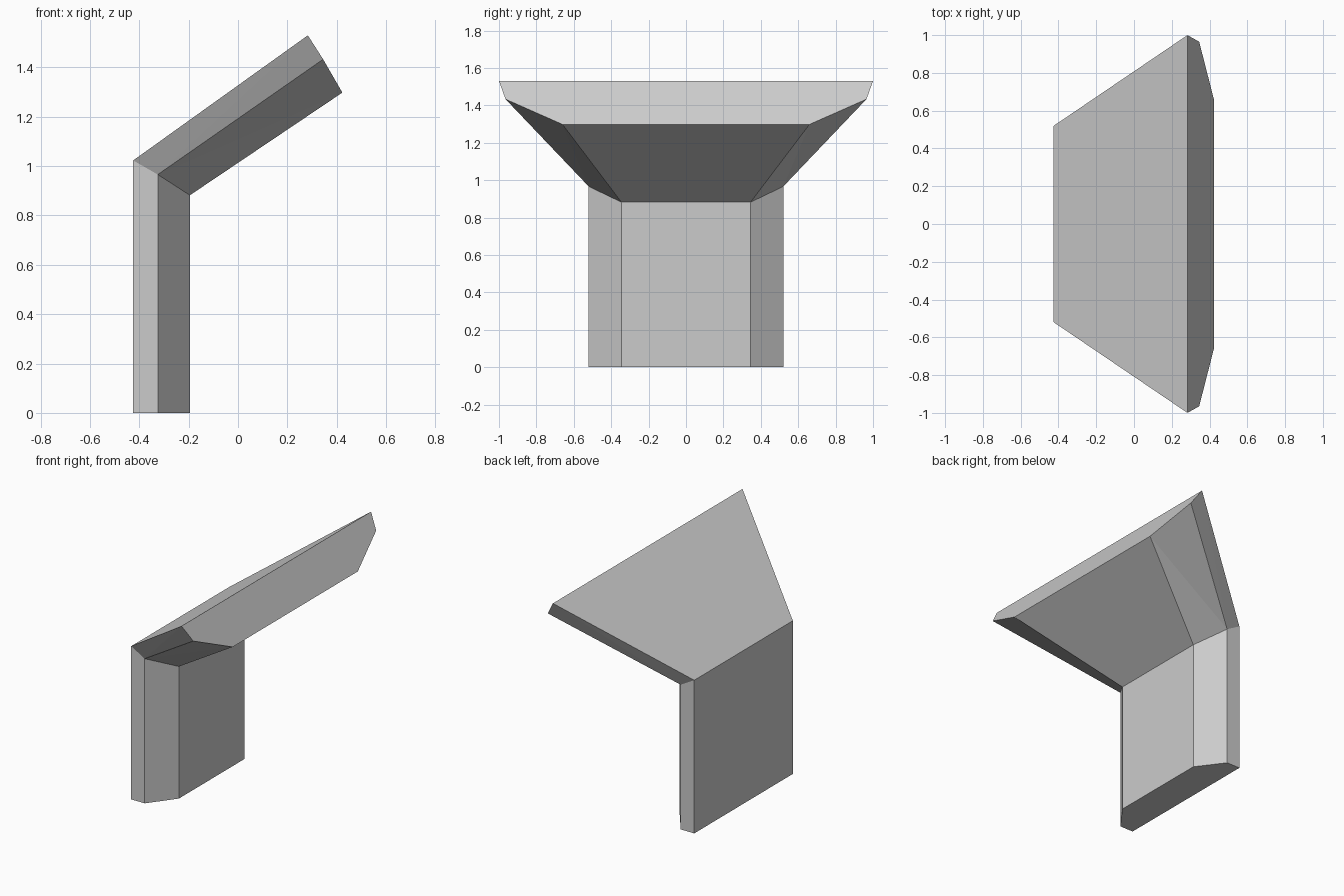
import bpy
import bmesh

if "Cube" in bpy.data.objects:
    bpy.data.objects.remove(bpy.data.objects["Cube"])

# One flat grey for the whole piece
grey = bpy.data.materials.new("light_grey")
grey.diffuse_color = (0.6, 0.6, 0.6, 1.0)
grey.use_nodes = True
grey.node_tree.nodes["Principled BSDF"].inputs["Base Color"].default_value = grey.diffuse_color

# Half cross-sections (x, half width, z) from the back face to the front face
SECTIONS = [
    [(-0.425, 0.52, 0.0), (-0.325, 0.52, 0.0), (-0.195, 0.345, 0.0)],      # foot
    [(-0.425, 0.52, 1.023), (-0.325, 0.52, 0.966), (-0.195, 0.345, 0.882)],  # bend
    [(0.283, 1.0, 1.53), (0.345, 0.965, 1.433), (0.423, 0.66, 1.298)],     # flared end
]


def ring(bm, half):
    """Mirror a half section across y = 0 into a closed six-sided ring."""
    pts = half + [(x, -y, z) for x, y, z in reversed(half)]
    return [bm.verts.new(p) for p in pts]


# Post and flared hood, lofted through the sections and capped
bm = bmesh.new()
rings = [ring(bm, half) for half in SECTIONS]
for low, high in zip(rings, rings[1:]):
    for i in range(6):
        j = (i + 1) % 6
        bm.faces.new((low[i], low[j], high[j], high[i]))
bm.faces.new(rings[0])
bm.faces.new(rings[-1])
bmesh.ops.recalc_face_normals(bm, faces=bm.faces)

# Fold the slightly twisted hood sides along their short diagonal
twisted = [f for f in bm.faces if len(f.verts) == 4
           and any(v in rings[2] for v in f.verts)]
bmesh.ops.triangulate(bm, faces=twisted, quad_method='SHORT_EDGE')

mesh = bpy.data.meshes.new("post_with_flared_hood")
bm.to_mesh(mesh)
bm.free()
mesh.materials.append(grey)
bpy.context.collection.objects.link(
    bpy.data.objects.new("post_with_flared_hood", mesh))
